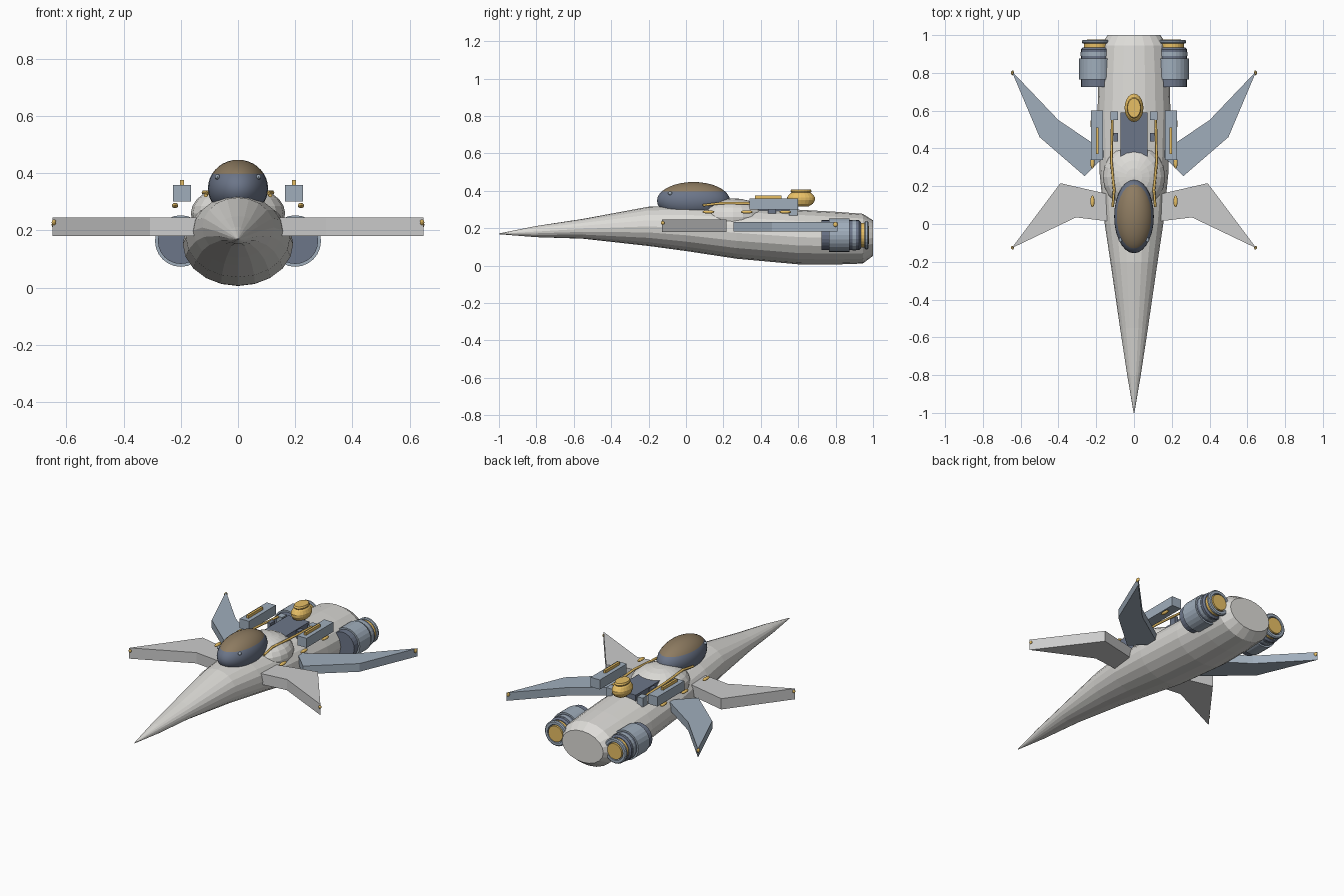
import bpy, bmesh, math
from mathutils import Matrix, Vector

if "Cube" in bpy.data.objects:
    bpy.data.objects.remove(bpy.data.objects["Cube"])


def mat(name, c):
    m = bpy.data.materials.new(name)
    m.diffuse_color = (*c, 1)
    m.use_nodes = True
    m.node_tree.nodes["Principled BSDF"].inputs["Base Color"].default_value = m.diffuse_color
    return m


HULL = mat("hull", (0.72, 0.71, 0.68))
BLUE = mat("blue_grey", (0.35, 0.42, 0.50))
DARK = mat("dark_slate", (0.15, 0.18, 0.25))
GOLD = mat("gold", (0.80, 0.52, 0.13))
GLASS = mat("bronze_glass", (0.27, 0.20, 0.12))


def finish(name, bm, material=None, smooth=False):
    bmesh.ops.recalc_face_normals(bm, faces=bm.faces)
    me = bpy.data.meshes.new(name)
    bm.to_mesh(me)
    bm.free()
    ob = bpy.data.objects.new(name, me)
    bpy.context.collection.objects.link(ob)
    if material:
        me.materials.append(material)
    for p in me.polygons:
        p.use_smooth = smooth
    return ob


def loft(name, rings, n, material=None):
    """Bridge elliptical rings (y, x centre, z centre, rx, rz) along y."""
    bm = bmesh.new()
    loops = [[bm.verts.new((cx + rx * math.cos(2 * math.pi * i / n), y,
                            cz + rz * math.sin(2 * math.pi * i / n))) for i in range(n)]
             for y, cx, cz, rx, rz in rings]
    for a, b in zip(loops, loops[1:]):
        for i in range(n):
            j = (i + 1) % n
            bm.faces.new((a[i], a[j], b[j], b[i]))
    bm.faces.new(loops[0])
    bm.faces.new(loops[-1])
    return finish(name, bm, material)


def box(name, c, s, material):
    bm = bmesh.new()
    bmesh.ops.create_cube(bm, size=1, matrix=Matrix.Translation(c) @ Matrix.Diagonal((*s, 1)))
    return finish(name, bm, material)


def ellipsoid(name, c, r, material=None, u=12, v=8, smooth=False):
    bm = bmesh.new()
    bmesh.ops.create_uvsphere(bm, u_segments=u, v_segments=v, radius=1,
                              matrix=Matrix.Translation(c) @ Matrix.Diagonal((*r, 1)))
    return finish(name, bm, material, smooth)


def wing(name, pts, z0, z1, side, material=None):
    bm = bmesh.new()
    f = bm.faces.new([bm.verts.new((side * x, y, z0)) for x, y in pts])
    r = bmesh.ops.extrude_face_region(bm, geom=[f])
    bmesh.ops.translate(bm, vec=(0, 0, z1 - z0),
                        verts=[e for e in r["geom"] if isinstance(e, bmesh.types.BMVert)])
    return finish(name, bm, material)


def pipe(name, pts, radius, material):
    cu = bpy.data.curves.new(name, "CURVE")
    cu.dimensions = "3D"
    cu.bevel_depth = radius
    cu.bevel_resolution = 1
    cu.use_fill_caps = True
    sp = cu.splines.new("POLY")
    sp.points.add(len(pts) - 1)
    for p, co in zip(sp.points, pts):
        p.co = (*co, 1)
    cu.materials.append(material)
    ob = bpy.data.objects.new(name, cu)
    bpy.context.collection.objects.link(ob)


# Needle-nosed fuselage
loft("fuselage", [(-1, 0, .17, .002, .002), (-.8, 0, .182, .036, .03), (-.55, 0, .197, .074, .053),
                  (-.2, 0, .21, .125, .105), (0, 0, .20, .155, .122), (.27, 0, .175, .182, .138),
                  (.6, 0, .153, .193, .146), (.8, 0, .147, .187, .141), (.945, 0, .144, .177, .133),
                  (1, 0, .147, .14, .095)], 20, HULL)

# Spine fairing and dark deck
ellipsoid("spine_fairing", (0, .25, .26), (.165, .175, .1), HULL, 20, 12)
box("spine_deck", (0, .415, .295), (.145, .35, .06), DARK)

# Canopy with tinted top
canopy = ellipsoid("canopy", (0, .04, .347), (.105, .195, .1), DARK, 28, 18, True)
canopy.data.materials.append(GLASS)
for p in canopy.data.polygons:
    p.material_index = 1 if p.center.z > .393 else 0

# Gold sensor pod
bm = bmesh.new()
prof = [(.025, .315), (.042, .33), (.05, .35), (.05, .365), (.041, .383), (.034, .39), (.038, .398), (.034, .408)]
rings = [[bm.verts.new((r * math.cos(k * math.pi / 10), .615 + 1.5 * r * math.sin(k * math.pi / 10), z))
          for k in range(20)] for r, z in prof]
for a, b in zip(rings, rings[1:]):
    for i in range(20):
        bm.faces.new((a[i], a[(i + 1) % 20], b[(i + 1) % 20], b[i]))
bm.faces.new(rings[0])
bm.faces.new(rings[-1])
finish("sensor_pod", bm, GOLD)

FRONT = [(.10, .15), (.39, .216), (.648, -.128), (.307, .035), (.10, .01)]
REAR = [(.648, .81), (.40, .55), (.14, .375), (.262, .254), (.50, .46)]

for s, tag in ((1, "right"), (-1, "left")):
    # Wings and tip lamps
    wing(f"front_wing_{tag}", FRONT, .18, .246, s)
    wing(f"rear_wing_{tag}", REAR, .182, .232, s, BLUE)
    ellipsoid(f"front_tip_lamp_{tag}", (s * .643, -.125, .228), (.008, .01, .01), GOLD)
    ellipsoid(f"rear_tip_lamp_{tag}", (s * .643, .8, .22), (.008, .013, .013), GOLD)

    # Engine: core, sleeve, gold throat, rim and glowing nozzle
    def eng(name, prof, m):
        loft(f"{name}_{tag}", [(y, s * .2, .163, r, r) for y, r in prof], 24, m)
    eng("engine_core", [(.725, .08), (.925, .08), (.935, .07)], DARK)
    eng("engine_sleeve", [(.765, .09), (.875, .09)], BLUE)
    eng("engine_band", [(.89, .082), (.91, .082)], BLUE)
    eng("engine_throat", [(.93, .066), (.96, .066)], GOLD)
    eng("engine_rim", [(.955, .07), (.96, .076), (.97, .076), (.975, .07), (.975, .055), (.962, .052)], BLUE)
    eng("engine_nozzle", [(.95, .05), (.978, .048)], GOLD)

    # Side weapon boxes with gold strips
    box(f"side_box_{tag}", (s * .195, .47, .33), (.063, .26, .058), BLUE)
    box(f"box_strip_{tag}", (s * .195, .44, .367), (.014, .14, .018), GOLD)

    # Gold beads along the flanks
    for i, y in enumerate((.12, .325, .53)):
        ellipsoid(f"flank_bead_{tag}_{i}", (s * .22, y, .287), (.011, .032, .009), GOLD)

    # Spine pipe and its clamps
    pipe(f"spine_pipe_{tag}", [(s * .113, .09, .322), (s * .105, .18, .333), (s * .12, .33, .333),
                               (s * .115, .55, .32)], .007, GOLD)
    box(f"pipe_mount_{tag}", (s * .105, .573, .295), (.038, .045, .055), BLUE)
    box(f"pipe_clamp_{tag}", (s * .097, .46, .30), (.022, .045, .06), DARK)

    # Canopy studs
    ellipsoid(f"canopy_stud_{tag}", (s * .072, -.085, .387), (.009, .012, .009), BLUE)
